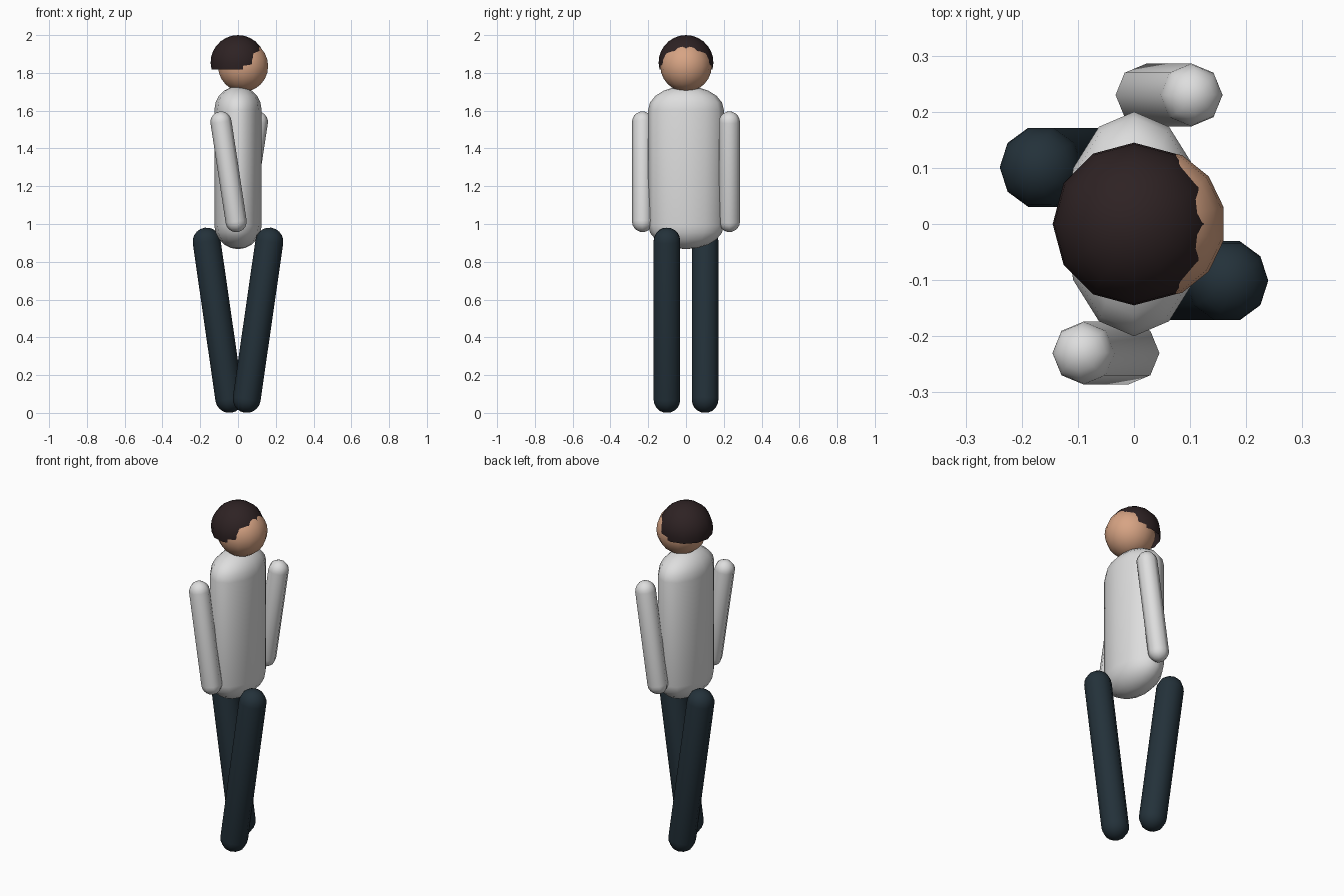
import bpy, bmesh, math
from mathutils import Vector

cube = bpy.data.objects.get("Cube")
if cube:
    bpy.data.objects.remove(cube, do_unlink=True)


def material(name, rgb):
    m = bpy.data.materials.new(name)
    m.use_nodes = True
    m.diffuse_color = (*rgb, 1)
    m.node_tree.nodes["Principled BSDF"].inputs["Base Color"].default_value = (*rgb, 1)
    return m


hair_brown = material("dark brown hair", (0.027, 0.016, 0.017))
skin = material("skin", (0.68, 0.37, 0.23))
shirt = material("light grey shirt", (0.73, 0.73, 0.73))
navy = material("dark navy trousers", (0.017, 0.031, 0.042))


def lathe(name, profile, segs, mat, loc=(0, 0, 0), scale=(1, 1, 1), turn=0.0, axis=None):
    """Revolve (radius, height) points about z; a zero radius makes a pole."""
    bm = bmesh.new()
    rings = []
    for r, z in profile:
        n = 1 if r < 1e-6 else segs
        rings.append([bm.verts.new((r * math.cos(turn + math.tau * i / segs),
                                    r * math.sin(turn + math.tau * i / segs), z))
                      for i in range(n)])
    for a, b in zip(rings, rings[1:]):
        for i in range(segs):
            j = (i + 1) % segs
            quad = [a[i % len(a)], a[j % len(a)], b[j % len(b)], b[i % len(b)]]
            bm.faces.new(list(dict.fromkeys(quad)))
    bmesh.ops.recalc_face_normals(bm, faces=bm.faces)
    mesh = bpy.data.meshes.new(name)
    bm.to_mesh(mesh)
    bm.free()
    mesh.materials.append(mat)
    mesh.shade_smooth()
    ob = bpy.data.objects.new(name, mesh)
    bpy.context.collection.objects.link(ob)
    ob.location, ob.scale = loc, scale
    if axis:  # lean in the x-z plane
        ob.rotation_euler.y = math.atan2(axis.x, axis.z)
    return ob


def arc(r, start, end, steps, z=0.0):
    """Profile points on a circle, angles measured from the top pole."""
    angles = [start + (end - start) * i / steps for i in range(steps + 1)]
    return [(r * math.sin(a), z + r * math.cos(a)) for a in angles]


def capsule(name, low, high, r, segs, mat, scale=(1, 1, 1)):
    low, high = Vector(low), Vector(high)
    half = (high - low).length / 2
    profile = arc(r, 0, math.pi / 2, 5, half) + arc(r, math.pi / 2, math.pi, 5, -half)
    return lathe(name, profile, segs, mat, (low + high) / 2, scale, 0, high - low)


# Body, flattened front to back; the figure faces +x
capsule("torso", (0, 0, 0.992), (0, 0, 1.605), 0.125, 12, shirt, (1, 1.6, 1))

# Arms and legs swing in opposite directions, as in a stride
for side, y, offset in (("left", 1, 0.0225), ("right", -1, -0.01)):
    capsule(side + "_arm", (offset, y * 0.23, 1.013), (offset + y * 0.08, y * 0.23, 1.54),
            0.056, 8, shirt)
    capsule(side + "_leg", (-y * 0.046, y * 0.101, 0.074), (-y * 0.166, y * 0.101, 0.907),
            0.074, 10, navy)

# Head with an open cap of hair set slightly back and up
lathe("head", arc(0.136, 0, math.pi, 12), 14, skin, (0.027, 0, 1.836), turn=math.pi / 2)
lathe("hair", arc(0.145, 0, math.pi * 0.58, 8), 12, hair_brown, (0, 0, 1.855))
